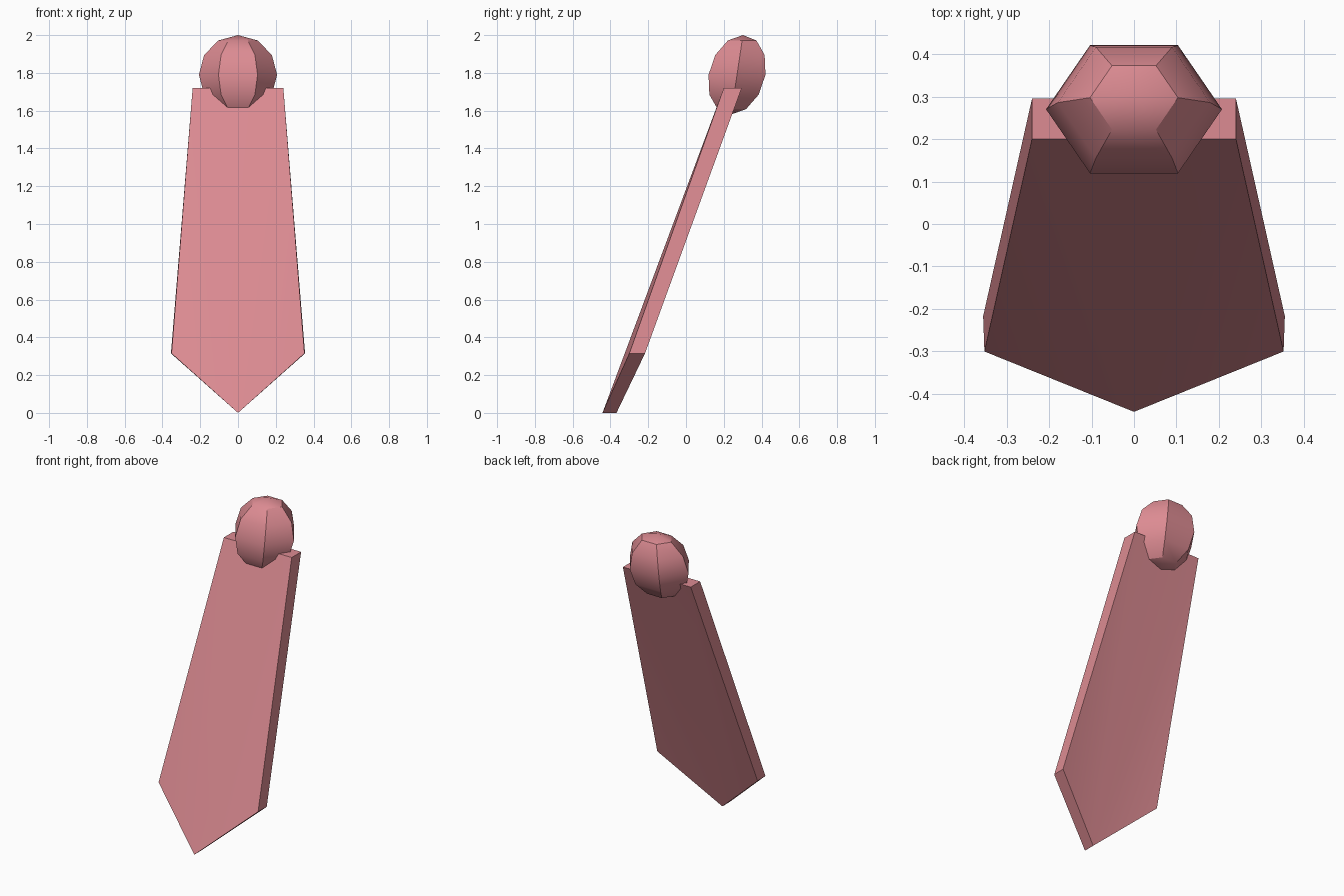
import bpy, bmesh, math
from mathutils import Matrix

cube = bpy.data.objects.get("Cube")
if cube:
    bpy.data.objects.remove(cube, do_unlink=True)

pink = bpy.data.materials.new("dusty_pink")
pink.use_nodes = True
colour = (0.72, 0.26, 0.29, 1.0)
pink.diffuse_color = colour
pink.node_tree.nodes["Principled BSDF"].inputs["Base Color"].default_value = colour


def finish(bm, name):
    """Turn a bmesh into a smooth-by-angle object."""
    bmesh.ops.recalc_face_normals(bm, faces=bm.faces[:])
    mesh = bpy.data.meshes.new(name)
    bm.to_mesh(mesh)
    bm.free()
    mesh.materials.append(pink)
    obj = bpy.data.objects.new(name, mesh)
    bpy.context.collection.objects.link(obj)
    bpy.ops.object.select_all(action='DESELECT')
    obj.select_set(True)
    bpy.context.view_layer.objects.active = obj
    bpy.ops.object.shade_smooth_by_angle(angle=math.radians(30))
    return obj


# Tie blade: five-sided outline, leaning back, with a slight fold to the tip
front = [(-0.24, 0.20, 1.72), (-0.352, -0.30, 0.315), (0, -0.442, 0.0),
         (0.352, -0.30, 0.315), (0.24, 0.20, 1.72)]
back = [(-0.24, 0.295, 1.72), (-0.355, -0.217, 0.315), (0, -0.368, 0.0),
        (0.355, -0.217, 0.315), (0.24, 0.295, 1.72)]
bm = bmesh.new()
rings = [[bm.verts.new(p) for p in side] for side in (front, back)]
for ring in rings:
    for tri in ((0, 1, 2), (0, 2, 4), (2, 3, 4)):
        bm.faces.new([ring[i] for i in tri])
f, b = rings
for i in range(5):
    j = (i + 1) % 5
    bm.faces.new((f[i], f[j], b[j], b[i]))
finish(bm, "tie_blade")

# Knot: six-sided ball, stretched and sheared to follow the blade
bm = bmesh.new()
bmesh.ops.create_uvsphere(bm, u_segments=6, v_segments=6, radius=1.0)
shear = Matrix.Identity(4)
shear[1][2] = 0.15
knot_shape = (Matrix.Translation((0, 0.27, 1.79)) @ shear
              @ Matrix.Diagonal((0.207, 0.174, 0.21, 1))
              @ Matrix.Rotation(math.radians(90), 4, 'Z'))
bmesh.ops.transform(bm, matrix=knot_shape, verts=bm.verts[:])
finish(bm, "tie_knot")
